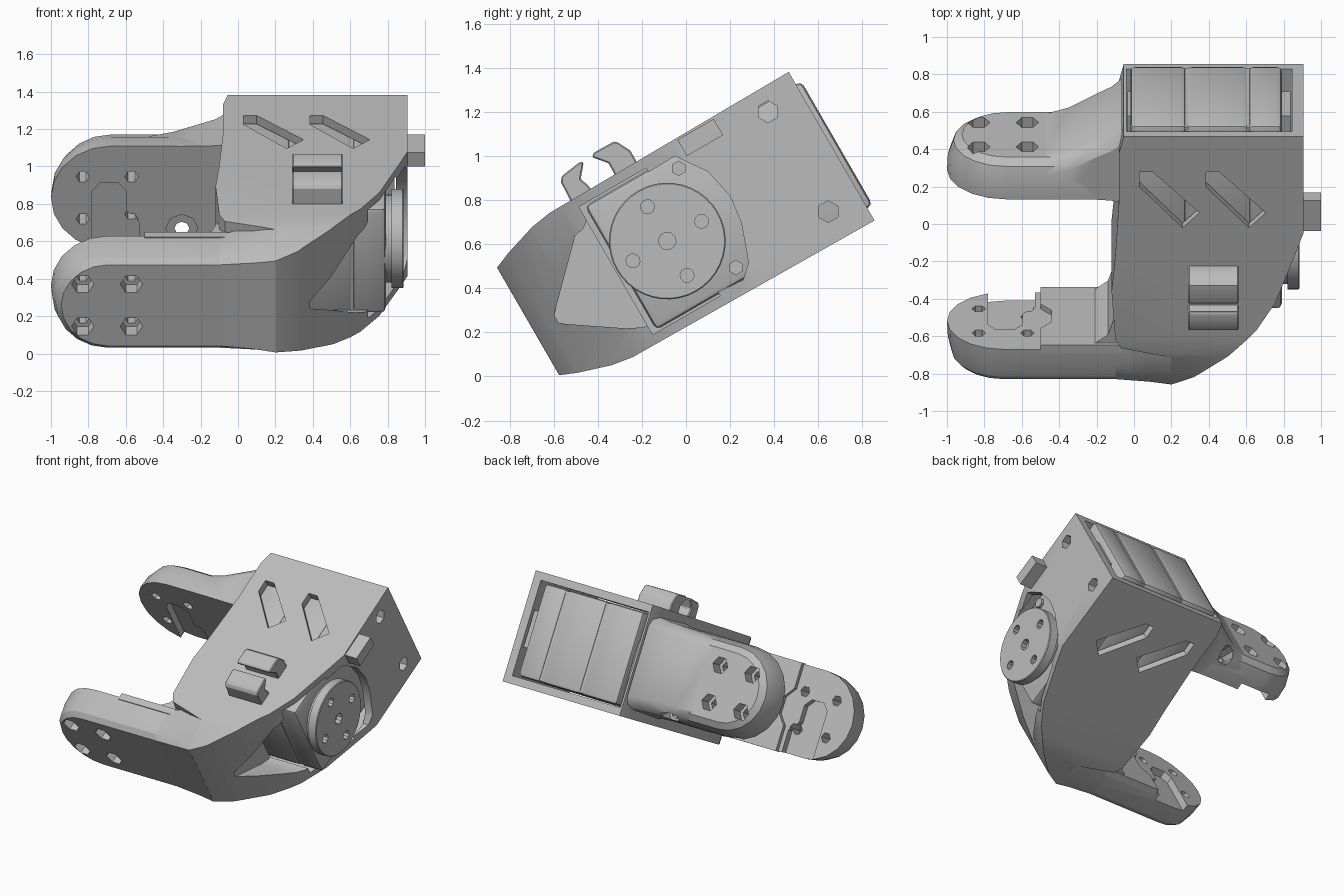
import bpy, bmesh
from math import radians, sin, cos, pi
from mathutils import Matrix

if "Cube" in bpy.data.objects:
    bpy.data.objects.remove(bpy.data.objects["Cube"])

# Tilted working frame: local x = across, local y = length (u), local z = height (v)
FRAME = Matrix.Translation((0, -0.085, 0.615)) @ Matrix.Rotation(radians(30), 4, 'X')

grey = bpy.data.materials.new("plain_grey")
grey.use_nodes = True
grey.diffuse_color = (0.5, 0.5, 0.5, 1)
grey.node_tree.nodes["Principled BSDF"].inputs["Base Color"].default_value = (0.5, 0.5, 0.5, 1)


def loft(name, rings):
    """Closed solid through a list of equal-length 3D rings."""
    bm = bmesh.new()
    loops = [[bm.verts.new(p) for p in ring] for ring in rings]
    n = len(loops[0])
    for a, b in zip(loops, loops[1:]):
        for i in range(n):
            j = (i + 1) % n
            bm.faces.new((a[i], a[j], b[j], b[i]))
    bm.faces.new(loops[0][::-1])
    bm.faces.new(loops[-1])
    bmesh.ops.recalc_face_normals(bm, faces=bm.faces)
    mesh = bpy.data.meshes.new(name)
    bm.to_mesh(mesh)
    bm.free()
    mesh.materials.append(grey)
    ob = bpy.data.objects.new(name, mesh)
    bpy.context.collection.objects.link(ob)
    ob.matrix_world = FRAME
    return ob


def place(axis, p, h):
    return {'x': (h, p[0], p[1]), 'u': (p[0], h, p[1]), 'v': (p[0], p[1], h)}[axis]


def prism(name, axis, pts, a, b):
    return loft(name, [[place(axis, p, h) for p in pts] for h in (a, b)])


def box(name, x, u, v):
    return prism(name, 'x', [(u[0], v[0]), (u[1], v[0]), (u[1], v[1]), (u[0], v[1])], *x)


def lathe(name, axis, centre, steps, sides, lean=0):
    """Round solid from (height, radius) steps; lean shifts the second coordinate with height."""
    ring = [(cos(2 * pi * i / sides), sin(2 * pi * i / sides)) for i in range(sides)]
    return loft(name, [[place(axis, (centre[0] + r * c, centre[1] + lean * h + r * s), h) for c, s in ring]
                       for h, r in steps])


def apply_mod(ob, kind, **settings):
    mod = ob.modifiers.new(kind, kind)
    for key, value in settings.items():
        setattr(mod, key, value)
    bpy.context.view_layer.update()
    bpy.context.view_layer.objects.active = ob
    bpy.ops.object.modifier_apply(modifier=mod.name)


def boolean(ob, other, operation='DIFFERENCE'):
    other.hide_render = True
    apply_mod(ob, 'BOOLEAN', object=other, operation=operation, solver='EXACT')
    bpy.data.objects.remove(other)


def bevel(ob, width, segments=1):
    apply_mod(ob, 'BEVEL', width=width, segments=segments, limit_method='ANGLE', angle_limit=radians(40))


def mirrored(half):
    return half + [(u, -v) for u, v in reversed(half)]


# Housing: plan outline intersected with side outline
plan = [(-.055, .862), (.905, .862), (.905, .26), (.865, .14), (.755, -.17), (.655, -.34), (.5, -.515),
        (.32, -.67), (.2, -.73), (.2, -.52), (-.07, -.455), (-.1, -.4), (-.12, -.1), (-.1, .12), (-.08, .46), (-.08, .76)]
side = mirrored([(.9, .39), (-.4, .378), (-.5, .362), (-.65, .315), (-.735, .28)])
housing = prism("housing", 'v', plan, -.5, .5)
boolean(housing, prism("side_cutter", 'x', side, -.6, 1.2), 'INTERSECT')

# Servo bay, horn opening, slanted slots and screw holes
boolean(housing, box("bay_cutter", (-.04, .845), (-.27, 1.1), (-.335, .335)))
opening = [(-.64, -.06), (-.35, .23), (-.3, .24), (-.22, .307), (.223, .316), (.318, .18), (.349, .035),
           (.333, -.094), (.27, -.27), (.21, -.325), (-.29, -.285), (-.36, -.25)]
boolean(housing, prism("opening_cutter", 'x', opening, .385, 1.3))
slot = [(.03, .644), (.1, .644), (.35, .39), (.26, .297), (.03, .55)]
for dx in (0, .355):
    for s in (1, -1):
        boolean(housing, prism("slot_cutter", 'v', [(x + dx, u) for x, u in slot], s * .328, s * .5))
for spot in ((.69, .28), (.7, -.25)):
    boolean(housing, lathe("screw_cutter", 'x', spot, ((.81, .05), (1, .05)), 6))


# Arms: round-ended plates, narrower on the outer face
def arm(name, inner, outer, root, widths):
    tip = widths[0] - 1

    def ring(u, r):
        arc = [(tip + r * cos(a), r * sin(a)) for a in [pi / 2 + pi * i / 10 for i in range(11)]]
        return [(x, u, v) for x, v in [(root, r)] + arc + [(root, -r)]]
    steps = (0, .45, .85, 1)
    return loft(name, [ring(inner + t * (outer - inner), r) for t, r in zip(steps, widths)])


key = [(-.78, -.4), (-.78, .04), (-.74, .09), (-.64, .09), (-.595, .04),
       (-.595, -.08), (-.53, -.15), (-.53, -.4)]


def drill(ob, inner, outer):
    d = 1 if outer > inner else -1
    for x in (-.83, -.57):
        for v in (-.13, .13):
            boolean(ob, lathe("hole_cutter", 'u', (x, v),
                              ((outer + d * .1, .06), (outer - d * .09, .06),
                               (outer - d * .09, .036), (inner - d * .1, .036)), 6))
    boolean(ob, prism("key_cutter", 'u', key, inner - d * .1, inner + d * .05))


front_arm = arm("front_arm", -.5, -.715, -.02, (.305, .3, .28, .25))
drill(front_arm, -.5, -.715)
back_arm = arm("back_arm", .435, .65, -.06, (.32, .315, .285, .24))
drill(back_arm, .435, .65)

# Front arm root: blends the arm section into the housing section
sections = ((-.1, [(-.49, .305), (-.597, .3), (-.683, .28), (-.715, .25)]),
            (.08, [(-.44, .33), (-.53, .33), (-.675, .295), (-.722, .265)]),
            (.202, [(-.45, .37), (-.5, .362), (-.65, .315), (-.73, .282)]))
loft("front_arm_root", [[(x, u, v) for u, v in mirrored(half)] for x, half in sections])
prism("front_arm_fillet", 'v', [(-.25, -.5), (-.14, -.42), (-.1, -.3), (.0, -.3), (.0, -.5)], -.29, .29)

# Raised pad on the inside of the front arm
pad = [(-.5, .31), (-.5, .13), (-.44, .06), (-.44, -.06), (-.5, -.13), (-.5, -.31), (-.06, -.31), (-.06, .31)]
prism("front_arm_pad", 'u', pad, -.52, -.47)

# Flared root joining the back arm to the housing
flare = loft("back_arm_root", [[(x, u, v) for u, v in mirrored([(a, w), (b - .08, w - .01), (b - .03, w - .04), (b, w - .09)])]
                               for x, a, b, w in ((-.49, .437, .645, .312), (-.35, .435, .685, .318),
                                                  (-.2, .433, .77, .32), (-.12, .43, .81, .325),
                                                  (-.065, .42, .855, .335))])
# Level screwdriver hole through the root of the back arm
for ob in (back_arm, flare):
    boolean(ob, lathe("access_cutter", 'u', (-.3, .063),
                      ((.3, .085), (.48, .085), (.48, .04), (.56, .04), (.56, .06), (.9, .06)), 8, lean=-.577))

# Servo case in three layers, with side lugs
for i, (a, b) in enumerate(((-.02, .278), (.282, .608), (.612, .79))):
    case = box("servo_case_%d" % (i + 1), (a, b), (-.245, .89), (-.325, .325))
    bevel(case, .025, 2)
box("servo_core", (.1, .7), (-.235, .88), (-.315, .315))
for i, x in enumerate(((-.035, 0), (.75, .838))):
    box("servo_lug_%d" % (i + 1), x, (.45, .84), (-.13, .13))

# Round horn with bolt holes
horn = lathe("horn_disc", 'x', (0, 0), ((.82, .265), (.88, .265), (.885, .26)), 40)
for u, v, r in ((0, 0, .04), (.18, 0, .032), (-.18, 0, .032), (0, .18, .032), (0, -.18, .032)):
    boolean(horn, lathe("bolt_cutter", 'x', (u, v), ((.845, r), (1, r)), 10))
lathe("horn_hub", 'x', (0, 0), ((.74, .235), (.83, .235)), 32)
for s in (1, -1):
    lathe("case_screw", 'x', (.21, s * .26), ((.75, .035), (.81, .035)), 6)

# Cable clip: two facing hooks on the top
hooks = ([(-.29, .36), (-.18, .36), (-.185, .4), (-.2, .44), (-.15, .5), (-.165, .51), (-.27, .495), (-.285, .47)],
         [(-.06, .36), (.06, .36), (.06, .44), (.03, .5), (.015, .513), (-.09, .515), (-.105, .5), (-.055, .44), (-.055, .4)])
for i, shape in enumerate(hooks):
    hook = prism("clip_hook_%d" % (i + 1), 'x', shape, .29, .56)
    bevel(hook, .006)

# Side stop tab
box("side_tab", (.84, 1.0), (.27, .46), (.29, .375))

# Smooth the gentle bends, keep corners sharp
for ob in bpy.context.scene.objects:
    if ob.type == 'MESH':
        ob.select_set(True)
        bpy.context.view_layer.objects.active = ob
bpy.ops.object.shade_smooth_by_angle(angle=radians(28))
